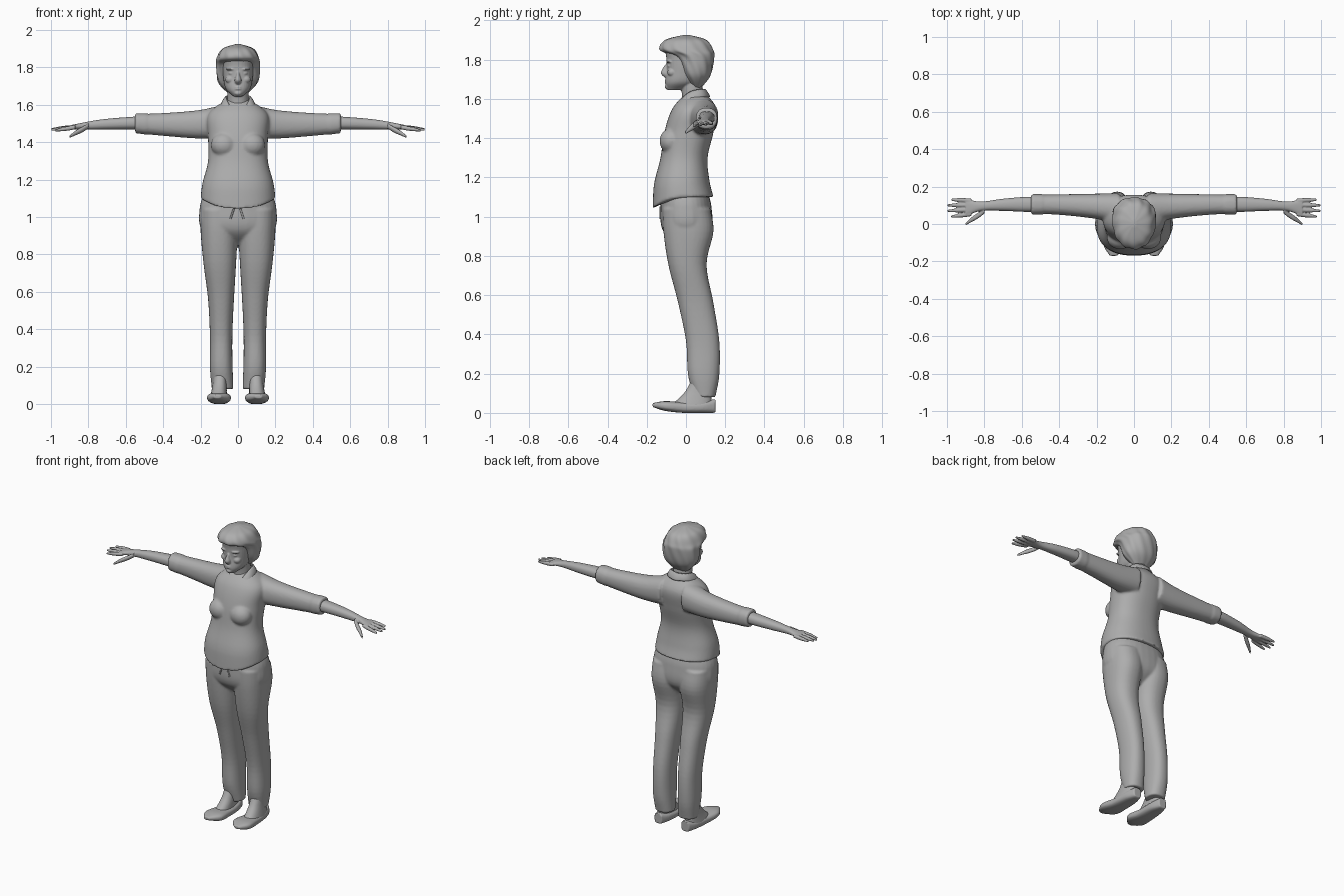
import bpy, bmesh
from math import sin, cos, pi, copysign
from mathutils import Matrix

cube = bpy.data.objects.get("Cube")
if cube:
    bpy.data.objects.remove(cube)

grey = bpy.data.materials.new("plain grey")
grey.use_nodes = True
tone = (.42, .42, .42, 1)
grey.diffuse_color = tone
grey.node_tree.nodes["Principled BSDF"].inputs["Base Color"].default_value = tone


def profile(values, t):
    """Smooth curve through evenly spaced values, for t from nought to one."""
    last = len(values) - 1
    place = t * last
    index = min(int(place), max(last - 1, 0))
    f = place - index
    a, b, c, d = (values[max(0, min(last, index + k))] for k in (-1, 0, 1, 2))
    return b + f / 2 * (c - a + f * (2 * a - 5 * b + 4 * c - d + f * (3 * (b - c) + d - a)))


def loft(bm, axis, along, low_u, high_u, low_v, high_v,
         rings=30, sides=32, power=2.3, ripple=0, hem=0):
    """Skin a closed body whose four side outlines are profiles along an axis."""
    loops = []
    for n in range(rings + 1):
        t = n / rings
        pos, u_min, u_max, v_min, v_max = (
            profile(values, t) for values in (along, low_u, high_u, low_v, high_v))
        loop = []
        for k in range(sides):
            angle = 2 * pi * k / sides
            swell = 1 + ripple * sin(11 * angle + 40 * pos)
            cu, cv = (copysign(abs(wave) ** (2 / power), wave) * swell
                      for wave in (cos(angle), sin(angle)))
            u = (u_min + u_max + (u_max - u_min) * cu) / 2
            v = (v_min + v_max + (v_max - v_min) * cv) / 2
            drop = hem * sin(angle) ** 2 * max(0, 1 - 8 * t) if angle > pi else 0
            co = {"x": (pos, u, v), "y": (u, pos, v), "z": (u, v, pos - drop)}[axis]
            loop.append(bm.verts.new(co))
        loops.append(loop)
    for lower, upper in zip(loops, loops[1:]):
        for k in range(sides):
            j = (k + 1) % sides
            bm.faces.new((lower[k], lower[j], upper[j], upper[k]))
    bm.faces.new(loops[0][::-1])
    bm.faces.new(loops[-1])


def column(bm, along, half_width, front, back, **options):
    """Upright loft that is symmetric from left to right."""
    loft(bm, "z", along, [-w for w in half_width], half_width, front, back, **options)


def ball(bm, centre, size):
    matrix = Matrix.Translation(centre) @ Matrix.Diagonal((*size, 1))
    bmesh.ops.create_uvsphere(bm, u_segments=20, v_segments=12, radius=1, matrix=matrix)


def part(name, bm, voxel=0, smooth=2, mirror=True):
    """Turn the mesh into an object, fusing its overlapping pieces."""
    bmesh.ops.recalc_face_normals(bm, faces=bm.faces)
    for face in bm.faces:
        face.smooth = True
    mesh = bpy.data.meshes.new(name)
    bm.to_mesh(mesh)
    bm.free()
    mesh.materials.append(grey)
    ob = bpy.data.objects.new(name, mesh)
    bpy.context.scene.collection.objects.link(ob)
    if mirror:
        ob.modifiers.new("mirror", "MIRROR").use_mirror_merge = not voxel
    if voxel:
        fuse = ob.modifiers.new("fuse", "REMESH")
        fuse.mode = "VOXEL"
        fuse.voxel_size = voxel
        fuse.use_smooth_shade = True
        soften = ob.modifiers.new("soften", "SMOOTH")
        soften.factor = .5
        soften.iterations = smooth
    return ob


# Shirt: body with a dipped hem, bust, sleeves and cuffs
bm = bmesh.new()
column(bm, along=(1.1, 1.63),
       half_width=(.2, .19, .16, .16, .16, .06),
       front=(-.17, -.16, -.13, -.11, -.07, 0),
       back=(.14, .12, .11, .14, .155, .1), sides=48, hem=.06)
ball(bm, centre=(.075, -.075, 1.385), size=(.07, .06, .065))
loft(bm, "x", along=(.08, .55), low_u=(0, .03, .05, .055), high_u=(.165, .16, .155),
     low_v=(1.42, 1.42, 1.435, 1.45), high_v=(1.6, 1.57, 1.555, 1.55))
loft(bm, "x", along=(.49, .55), low_u=[.05], high_u=[.16],
     low_v=(1.44, 1.448), high_v=[1.555])
part("shirt", bm, voxel=.008, smooth=3)

# Collar: a folded strip around the neck with pointed front tips
bm = bmesh.new()
fold = (.03, .065, .06, 0), (-.045, .01, .08, .1), (1.58, 1.64, 1.655, 1.655)
edge = (.08, .1, .08, 0), (-.065, 0, .095, .13), (1.53, 1.59, 1.61, 1.61)
steps = 8
rows = [[bm.verts.new([profile(values, k / steps) for values in line])
         for k in range(steps + 1)] for line in (fold, edge)]
for k in range(steps):
    bm.faces.new((rows[0][k], rows[0][k + 1], rows[1][k + 1], rows[1][k]))
collar = part("collar", bm)
collar.modifiers.new("thickness", "SOLIDIFY").thickness = .01
collar.modifiers.new("round", "SUBSURF").levels = 1

# Trousers: pelvis and legs
bm = bmesh.new()
column(bm, along=(.85, 1.13), half_width=(.08, .195, .205, .18),
       front=(-.04, -.12, -.13, -.12), back=(.06, .13, .13, .11))
loft(bm, "z", along=(.08, 1.04), low_u=(.025, .03, .01, -.01),
     high_u=(.14, .15, .15, .16, .185, .2, .2),
     low_v=(.04, .01, 0, -.04, -.09, -.115, -.12),
     high_v=(.15, .17, .17, .14, .105, .14, .125))
part("trousers", bm, voxel=.007, smooth=4)

# Drawstring ends hanging below the shirt hem
for name, x, lean in (("left_drawstring", .01, .01), ("right_drawstring", -.02, -.01)):
    cord = bpy.data.curves.new(name, "CURVE")
    cord.dimensions = "3D"
    cord.bevel_depth = .005
    cord.use_fill_caps = True
    line = cord.splines.new("POLY")
    line.points.add(2)
    for k, point in enumerate(line.points):
        point.co = (x + lean * k, -.13, 1.05 - .03 * k, 1)
    cord.materials.append(grey)
    bpy.context.scene.collection.objects.link(bpy.data.objects.new(name, cord))

# Shoes
bm = bmesh.new()
loft(bm, "y", along=(-.17, .15), low_u=(.09, .04, .045, .05, .07),
     high_u=(.13, .165, .155, .145, .125), low_v=(.03, .01, 0, 0, 0),
     high_v=(.05, .06, .055, .06, .07), power=2.8)
part("shoes", bm, voxel=.006)

# Feet and ankles
bm = bmesh.new()
loft(bm, "z", along=(.03, .2), low_u=[.06], high_u=(.15, .135, .13),
     low_v=(-.09, 0, .04), high_v=[.13])
part("feet", bm, voxel=.006)

# Forearms, hands, fingers and thumbs
bm = bmesh.new()
loft(bm, "x", along=(.5, .9), low_u=(.065, .065, .07, .07, .04),
     high_u=(.145, .145, .135, .12, .135), low_v=[1.468], high_v=(1.54, 1.525, 1.49))


def digit(along, y, z, thick):
    """A tapering finger; y and z run from knuckle to tip."""
    radius = (thick, thick, thick / 2)
    centres = [[(a + b) / 2 for a, b in ((s, s), (s, e), (e, e))] for s, e in (y, z)]
    sides = [[c + sign * r for c, r in zip(line, radius)]
             for line in centres for sign in (-1, 1)]
    loft(bm, "x", along, *sides, rings=12, sides=12, power=2)


for k in range(4):
    digit(along=(.87, 1 - .01 * (k - 1.5) ** 2), y=(.053 + .024 * k, .04 + .03 * k),
          z=(1.48, 1.462 + .004 * k), thick=.0115)
digit(along=(.8, .9), y=(.07, 0), z=(1.487, 1.43), thick=.015)
part("arms", bm, voxel=.004)

# Head, neck and nose
bm = bmesh.new()
column(bm, along=(1.645, 1.9), half_width=(.025, .065, .078, .082, .08, .03),
       front=(-.095, -.104, -.098, -.1, -.1, -.03), back=(-.02, .06, .09, .1, .1, .04))
column(bm, along=(1.5, 1.72), half_width=(.06, .055), front=(-.03, -.02, -.04),
       back=(.11, .075), power=2)
column(bm, along=(1.71, 1.78), half_width=(.012, .018, .01, .007),
       front=(-.11, -.128, -.117, -.1), back=[-.08], power=2)

# Eyelids, brows, cheeks, lips and chin
ball(bm, centre=(.034, -.077, 1.768), size=(.018, .018, .009))
ball(bm, centre=(.036, -.082, 1.79), size=(.028, .02, .007))
ball(bm, centre=(.042, -.07, 1.735), size=(.026, .025, .022))
for z in (1.694, 1.684):
    ball(bm, centre=(0, -.096, z), size=(.022, .013, .006))
ball(bm, centre=(0, -.09, 1.662), size=(.022, .018, .014))
part("head", bm, voxel=.004)

# Short swept hair with rippled strands and an overhanging fringe
bm = bmesh.new()
column(bm, along=(1.655, 1.72, 1.81, 1.85, 1.9, 1.925),
       half_width=(.045, .105, .116, .112, .082, .01),
       front=(.035, -.02, -.06, -.132, -.105, -.015),
       back=(.075, .125, .142, .137, .105, .02), sides=66, power=2.1, ripple=.022)
part("hair", bm, mirror=False)
